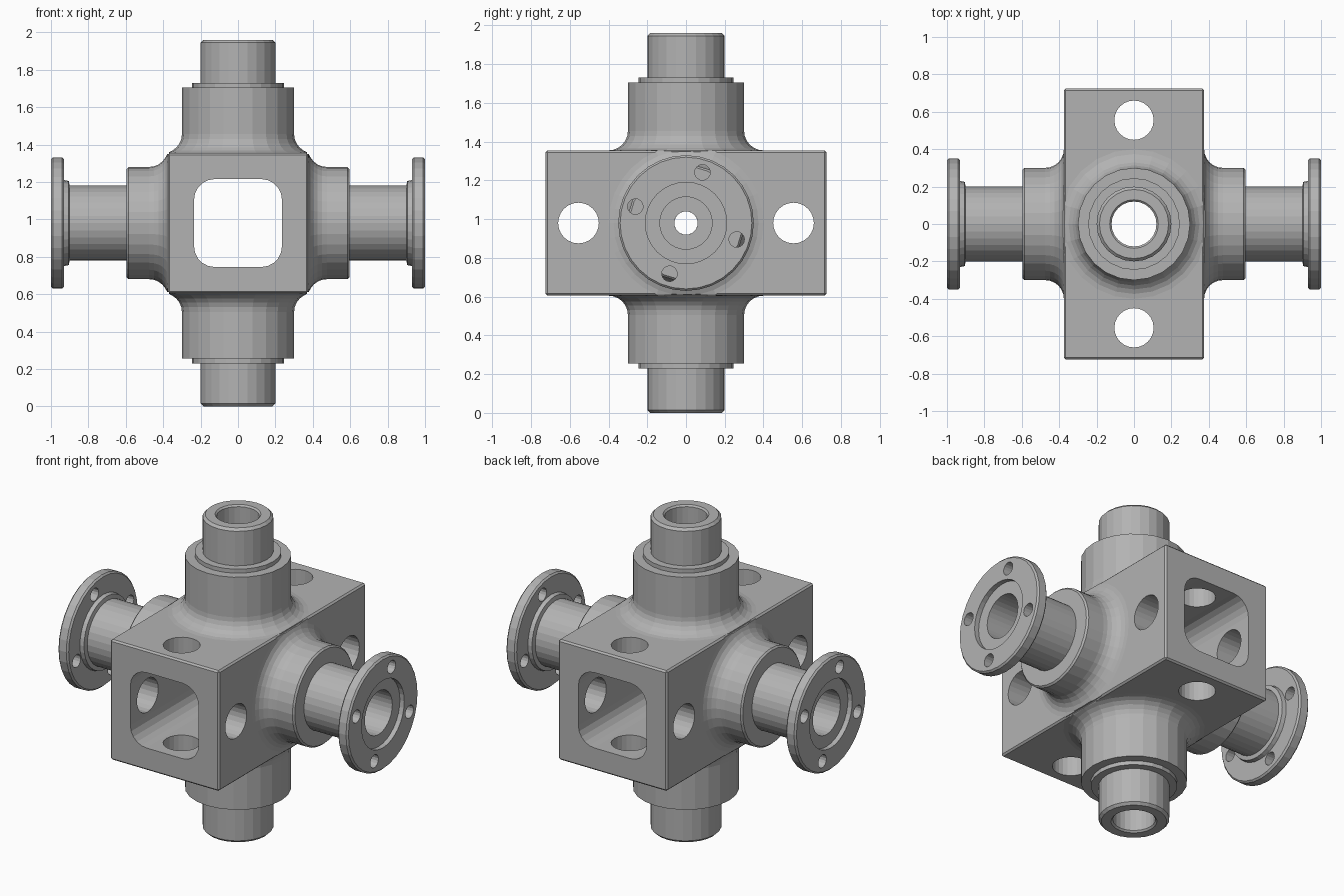
import bpy, bmesh, math
from mathutils import Matrix, Vector

if "Cube" in bpy.data.objects:
    bpy.data.objects.remove(bpy.data.objects["Cube"])

MID = Vector((0, 0, 0.98))
HALF = 0.375          # half width of the block

steel = bpy.data.materials.new("plain_grey")
steel.use_nodes = True
grey = (0.45, 0.45, 0.45, 1)
steel.diffuse_color = grey
steel.node_tree.nodes["Principled BSDF"].inputs["Base Color"].default_value = grey


def add_object(name, bm, turn=Matrix(), material=steel):
    bmesh.ops.recalc_face_normals(bm, faces=bm.faces)
    bm.transform(Matrix.Translation(MID) @ turn)
    mesh = bpy.data.meshes.new(name)
    bm.to_mesh(mesh)
    bm.free()
    mesh.materials.append(material)
    obj = bpy.data.objects.new(name, mesh)
    bpy.context.collection.objects.link(obj)
    return obj


def cylinder(radius, length, turn, sides=24):
    bm = bmesh.new()
    bmesh.ops.create_cone(bm, cap_ends=True, segments=sides, radius1=radius,
                          radius2=radius, depth=length)
    return add_object("cutter", bm, turn)


def rounded_box(size, width, segments, along=None):
    bm = bmesh.new()
    bmesh.ops.create_cube(bm, size=1, matrix=Matrix.Diagonal((*size, 1)))
    edges = [e for e in bm.edges if along is None or
             abs((e.verts[0].co - e.verts[1].co).normalized()[along]) > 0.9]
    bmesh.ops.bevel(bm, geom=edges, offset=width, segments=segments,
                    profile=0.5, affect='EDGES')
    return bm


def cut(obj, cutters):
    for c in cutters:
        c.hide_render = True
        mod = obj.modifiers.new("hole", 'BOOLEAN')
        mod.operation, mod.solver, mod.object = 'DIFFERENCE', 'EXACT', c
    bpy.context.view_layer.update()
    deps = bpy.context.evaluated_depsgraph_get()
    mesh = bpy.data.meshes.new_from_object(obj.evaluated_get(deps))
    obj.modifiers.clear()
    obj.data = mesh
    for c in cutters:
        bpy.data.objects.remove(c)


def revolve(profile, sides):
    """Turn a closed (radius, height) loop around z."""
    bm = bmesh.new()
    rings = []
    for i in range(sides):
        a = 2 * math.pi * i / sides
        rings.append([bm.verts.new((r * math.cos(a), r * math.sin(a), h))
                      for r, h in profile])
    n = len(profile)
    for i in range(sides):
        a, b = rings[i], rings[(i + 1) % sides]
        for j in range(n):
            k = (j + 1) % n
            bm.faces.new((a[j], b[j], b[k], a[k]))
    # keep the flare inside the narrow sides of the block
    limit = HALF - 0.006
    for v in bm.verts:
        if v.co.z < HALF + 0.1:
            v.co.x = max(-limit, min(limit, v.co.x))
    return bm


def flare(radius, fillet, steps=6):
    angles = [math.pi / 2 * i / steps for i in range(steps + 1)]
    return [(radius + fillet - fillet * math.sin(a),
             HALF + fillet - fillet * math.cos(a)) for a in angles]


def turn(axis, degrees):
    return Matrix.Rotation(math.radians(degrees), 4, axis)


# Central block with a window through it and cross-drilled ends
block = add_object("block", rounded_box((2 * HALF, 1.45, 2 * HALF), 0.01, 1))
cutters = [add_object("cutter", rounded_box((0.47, 2, 0.47), 0.11, 5, along=1)),
           cylinder(0.12, 2, Matrix()), cylinder(0.06, 2, turn('Y', 90))]
for y in (-0.555, 0.555):
    place = Matrix.Translation((0, y, 0))
    cutters += [cylinder(0.105, 2, place), cylinder(0.105, 2, place @ turn('Y', 90))]
cut(block, cutters)

# Upper and lower spigots with a stepped boss
spigot = [(0.12, HALF - 0.02), (0.4, HALF - 0.02)] + flare(0.3, 0.1) + [
    (0.3, 0.725), (0.245, 0.725), (0.245, 0.75), (0.2, 0.75), (0.2, 0.965),
    (0.185, 0.98), (0.13, 0.98), (0.12, 0.97)]
for name, t in (("upper_spigot", Matrix()), ("lower_spigot", turn('X', 180))):
    add_object(name, revolve(spigot, 24), t)

# Side pipes with a bolted flange
pipe = [(0.06, HALF - 0.02), (0.4, HALF - 0.02)] + flare(0.3, 0.1) + [
    (0.3, 0.585), (0.29, 0.595), (0.2, 0.595), (0.2, 0.9), (0.225, 0.905),
    (0.23, 0.93), (0.34, 0.93), (0.35, 0.94), (0.35, 0.99), (0.34, 1.0),
    (0.21, 1.0), (0.21, 0.97), (0.135, 0.97), (0.135, 0.4), (0.06, 0.4)]
for name, spin in (("left_flanged_pipe", 0), ("right_flanged_pipe", 180)):
    t = turn('Z', spin) @ turn('Y', 90)
    part = add_object(name, revolve(pipe, 32), t)
    bolts = [t @ turn('Z', 162 + 90 * i) @ Matrix.Translation((0.275, 0, 0.97))
             for i in range(4)]
    cut(part, [cylinder(0.04, 0.12, b, 16) for b in bolts])
